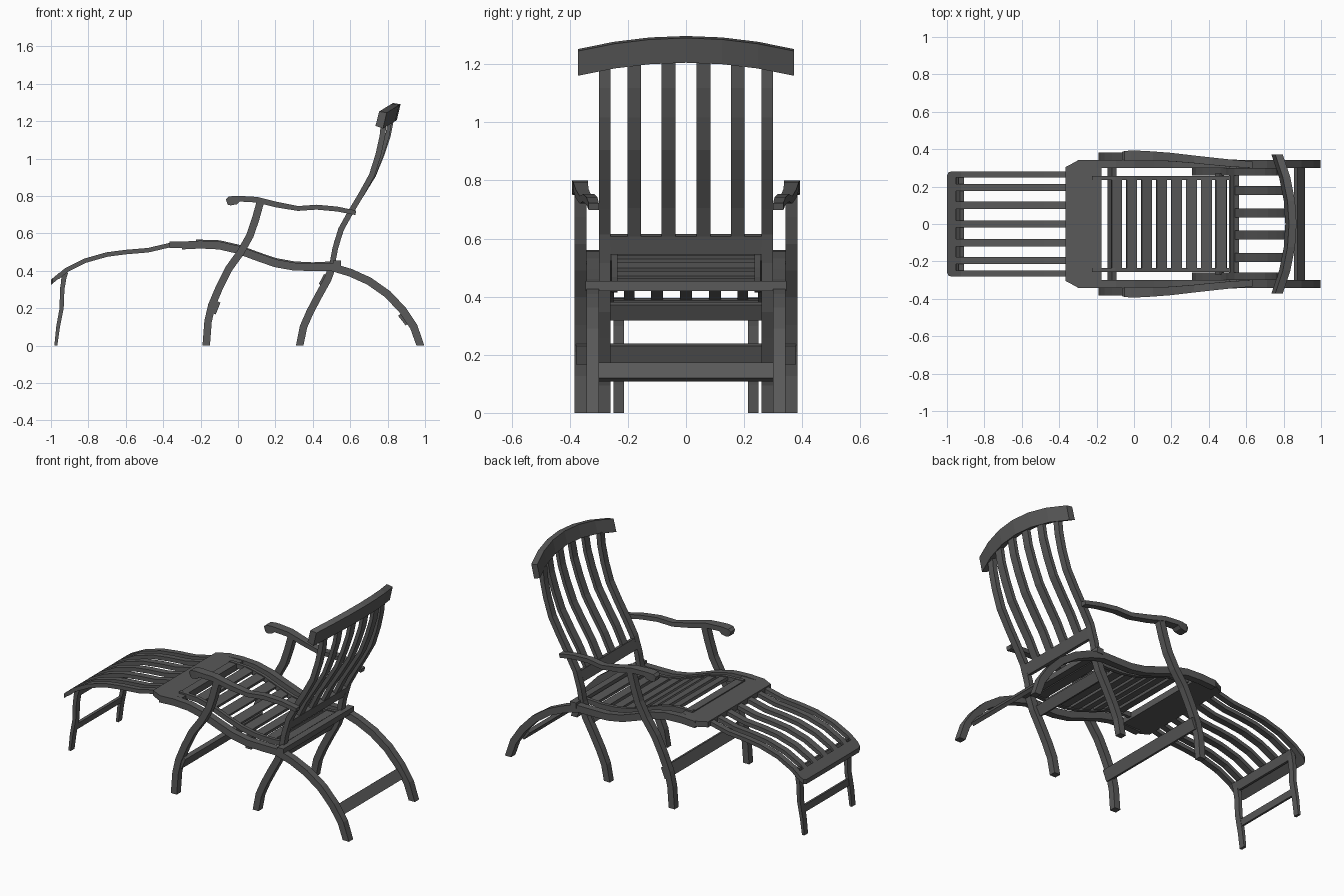
import bpy, math
from mathutils import Vector

if "Cube" in bpy.data.objects:
    bpy.data.objects.remove(bpy.data.objects["Cube"])

stain = bpy.data.materials.new("dark_wood")
stain.diffuse_color = (.1, .1, .1, 1)
stain.use_nodes = True
stain.node_tree.nodes["Principled BSDF"].inputs["Base Color"].default_value = stain.diffuse_color


def make(name, verts, faces):
    me = bpy.data.meshes.new(name)
    me.from_pydata(verts, [], faces)
    me.validate()
    me.materials.append(stain)
    ob = bpy.data.objects.new(name, me)
    bpy.context.collection.objects.link(ob)
    return ob


def loft(name, rings):
    """Skin a list of equal-sized closed rings and cap both ends."""
    n = len(rings[0])
    verts = [v for r in rings for v in r]
    faces = [(i*n + j, i*n + (j+1) % n, (i+1)*n + (j+1) % n, (i+1)*n + j)
             for i in range(len(rings)-1) for j in range(n)]
    faces += [tuple(range(n))[::-1], tuple(range(len(verts)-n, len(verts)))]
    return make(name, verts, faces)


def ribbon(name, pts, t, yr, mirror=False):
    """Bent slat: xz path, thickness t, y range (fixed or one per point)."""
    rings = []
    for i, (x, z) in enumerate(pts):
        a, b = Vector(pts[max(i-1, 0)]), Vector(pts[min(i+1, len(pts)-1)])
        d = (b - a).normalized()
        n = Vector((-d.y, d.x))
        if z == 0:                       # feet are cut level with the floor
            n = Vector((math.copysign(1, n.x), 0))
        h = n * (t[i] if isinstance(t, list) else t) / 2
        y0, y1 = yr[i] if isinstance(yr, list) else yr
        rings.append([(x+h.x, y0, z+h.y), (x+h.x, y1, z+h.y),
                      (x-h.x, y1, z-h.y), (x-h.x, y0, z-h.y)])
    loft(name, rings)
    if mirror:
        loft(name + "_mirror", [[(x, -y, z) for x, y, z in reversed(r)] for r in rings])


def bar(name, x, z, length, t, half_y, angle):
    """Straight cross bar along y; length runs along the xz angle."""
    dx, dz = math.cos(angle)*length/2, math.sin(angle)*length/2
    ribbon(name, [(x-dx, z-dz), (x+dx, z+dz)], t, (-half_y, half_y))


def board(name, half, zf, t):
    """Flat board symmetric in y, from half outline of (x, y)."""
    o = half + [(x, -y) for x, y in reversed(half)]
    loft(name, [[(x, y, zf(x)+s*t/2) for x, y in reversed(o)] for s in (-1, 1)])


def at(path, x):
    """Height and slope of a path at x."""
    for (xa, za), (xb, zb) in zip(path, path[1:]):
        if x <= xb:
            break
    s = (zb-za)/(xb-xa)
    return za + s*(x-xa), math.atan(s)


# Side rails sweeping down into the rear legs
rail = [(-.30, .535), (-.2, .54), (-.1, .535), (0, .512), (.1, .475), (.2, .44), (.3, .422),
        (.4, .42), (.5, .42), (.6, .39), (.7, .345), (.8, .275), (.88, .19), (.94, .1), (.975, 0)]
ribbon("side_rail_rear_leg", rail, .042, (.30, .342), True)
bar("rear_leg_brace", .885, .14, .066, .022, .30, math.radians(-52))

# Arm-support front legs
ribbon("front_leg", [(.12, .77), (.095, .68), (.065, .59), (.015, .5), (-.05, .41), (-.1, .31),
                     (-.14, .215), (-.16, .13), (-.17, 0)], .04, (.343, .383), True)
bar("front_leg_brace", -.118, .203, .068, .025, .378, math.radians(68))

# Back stiles and the legs they continue into
back = [(.505, .44), (.52, .52), (.55, .62), (.6, .71), (.66, .81), (.715, .91),
        (.75, 1.02), (.772, 1.12), (.78, 1.2)]
ribbon("back_stile", back, .03, (.26, .30), True)
ribbon("stile_leg", [(.51, .44), (.48, .355), (.43, .265), (.385, .18), (.35, .1), (.33, 0)],
       .04, (.26, .30), True)
bar("stile_leg_brace", .457, .35, .06, .025, .27, math.radians(62))
bar("pivot_bar", .53, .437, .042, .034, .345, 0)

# Back slats bowing rearward, with lower rail
bar("back_lower_rail", .538, .58, .065, .03, .262, math.radians(72))
for y in (.06, .178):
    bow = .045*(1 - (y/.37)**2)
    slat = [(x + bow*max(0, (z-.6)/.6)**2, z) for x, z in [(.545, .6)] + back[3:]]
    slat[-1] = (slat[-1][0], 1.215)
    ribbon("back_slat", slat, .022, (y-.024, y+.024), True)

# Curved head rail
rings = []
for i in range(7):
    y = -.372 + .744*i/6
    f = 1 - (y/.372)**2
    rings.append([(x + .074*f, y, z + .045*f) for x, z in
                  ((.735, 1.175), (.775, 1.16), (.795, 1.245), (.755, 1.252))])
loft("head_rail", rings)

# Armrests, tapering inward to the back, with a scroll at the front
arm = [(-.06, .768), (-.045, .773), (-.01, .778), (.01, .785), (.1, .78), (.2, .755), (.32, .733),
       (.42, .74), (.53, .73), (.63, .71)]
yr = [(.345, .385), (.338, .39), (.338, .393), (.338, .393), (.338, .388), (.335, .38),
      (.325, .366), (.315, .355), (.305, .343), (.30, .335)]
ribbon("armrest", arm, [.03, .048, .046, .03, .03, .03, .026, .026, .026, .024], yr, True)

# Front seat board with clipped corners
board("seat_front_board", [(-.365, .305), (-.295, .342), (-.175, .342)],
      lambda x: .54, .034)

# Lattice seat panel
seat = [(-.225, .552), (-.1, .548), (0, .525), (.1, .487), (.2, .453), (.3, .435),
        (.4, .43), (.545, .437)]
ribbon("seat_panel_rail", seat, .03, (.235, .256), True)
for i in range(8):
    x = -.093 + .08*i
    z, a = at(seat, x)
    bar("seat_slat", x, z, .057, .018, .24, a)
bar("seat_panel_front", -.2, .552, .05, .022, .24, 0)

# Footrest slats
foot = [(-.965, .364), (-.92, .402), (-.82, .453), (-.7, .487), (-.6, .5), (-.48, .51),
        (-.36, .538), (-.3, .54)]
for y, w in ((.195, .018), (.1, .02), (.265, .017)):
    ribbon("footrest_slat", foot, .024, (y-w, y+w), True)
ribbon("footrest_slat_centre", foot, .024, (-.02, .02))
board("footrest_end", [(-1, .258), (-.993, .275), (-.975, .282), (-.952, .282)],
      lambda x: .338 + (x+1)*.84, .028)
bar("footrest_under_bar", -.928, .368, .05, .024, .25, math.radians(70))

# Footrest legs
ribbon("footrest_leg", [(-.925, .395), (-.94, .3), (-.943, .2), (-.962, .1), (-.974, 0)],
       [.026, .024, .022, .02, .016], (.213, .25), True)
bar("footrest_leg_brace", -.953, .145, .04, .016, .22, math.radians(80))
